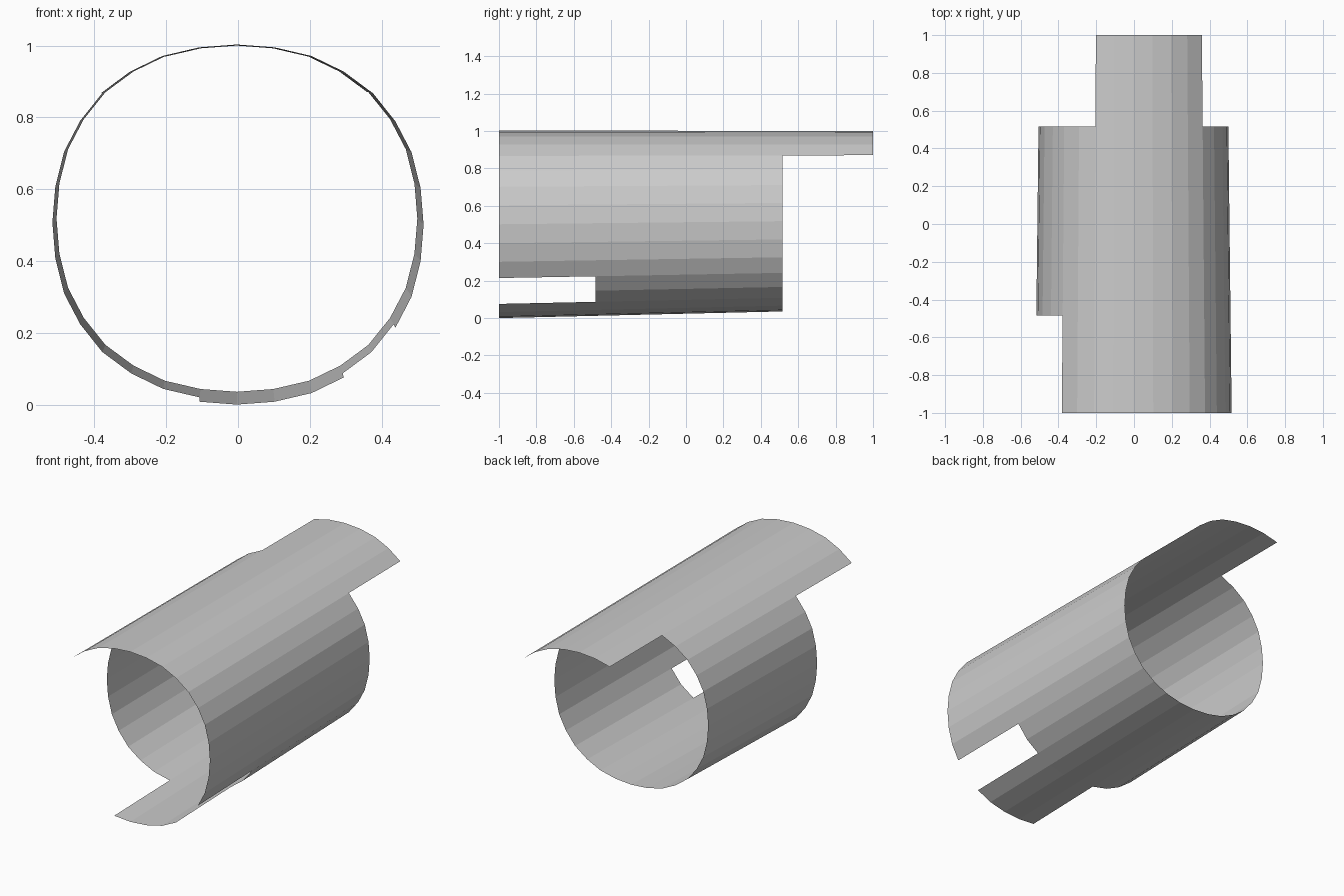
import bpy, bmesh

if "Cube" in bpy.data.objects:
    bpy.data.objects.remove(bpy.data.objects["Cube"])

# Quarter cross-section, slightly bulged circle, 8 steps per quarter (32 sides)
Q = [0, .202, .400, .573, .729, .849, .936, .984, 1]
SIDES = 32
CENTRE_X = -0.003


def unit_point(i):
    """Point on the unit section; i = 0 at the bottom, going towards +x."""
    quarter, k = divmod(i % SIDES, 8)
    a, b = Q[k], Q[8 - k]
    return [(a, -b), (b, a), (-a, b), (-b, -a)][quarter]


def ring_point(i, y):
    """Tube narrows towards the back while its top line stays level."""
    t = (y + 1) / 2
    rx = 0.520 - 0.023 * t
    bottom, top = 0.047 * t, 1.003 - 0.003 * t
    x, z = unit_point(i)
    return (CENTRE_X + rx * x, y, (top + bottom) / 2 + (top - bottom) / 2 * z)


# Lengthwise bands: y start, y end, and the runs of sides that are present
bands = [
    (-1.0, -0.485, [(-1, 3), (5, 20)]),   # front lip and upper shell
    (-0.485, 0.515, [(0, 32)]),           # full tube
    (0.515, 1.0, [(14, 14 + 0), (12, 18)]),  # rear tab on top
]
# Rear tab runs from two steps left of the top to four steps right
bands[2] = (0.515, 1.0, [(12, 18)])

bm = bmesh.new()
for y0, y1, runs in bands:
    for start, end in runs:
        for i in range(start, end):
            bm.faces.new([bm.verts.new(ring_point(*p)) for p in
                          ((i, y0), (i + 1, y0), (i + 1, y1), (i, y1))])
bmesh.ops.remove_doubles(bm, verts=bm.verts, dist=1e-5)
bmesh.ops.recalc_face_normals(bm, faces=bm.faces)

mesh = bpy.data.meshes.new("notched_tube")
bm.to_mesh(mesh)
bm.free()
tube = bpy.data.objects.new("notched_tube", mesh)
bpy.context.collection.objects.link(tube)
